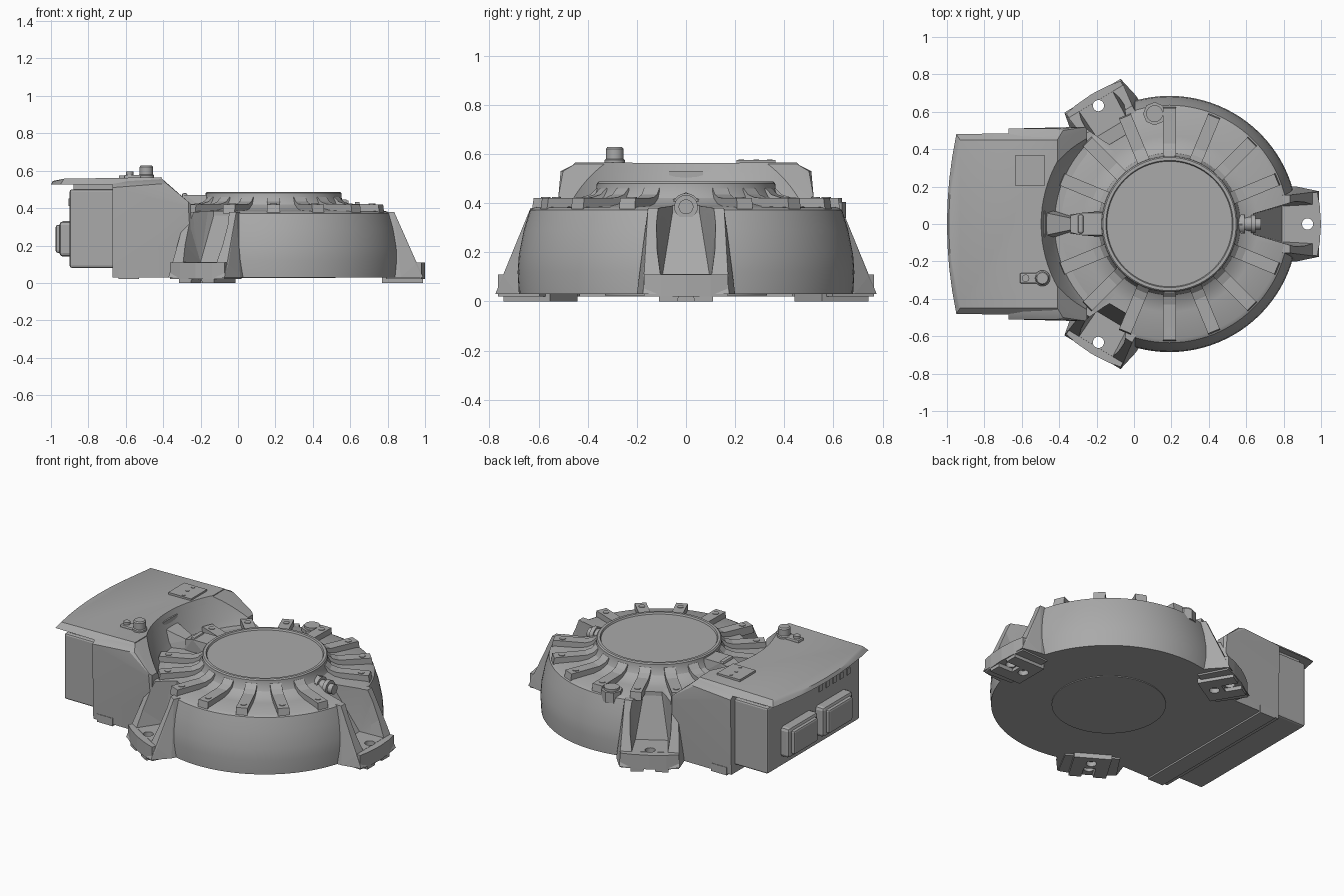
import bpy, bmesh, math
from mathutils import Vector, Matrix

if "Cube" in bpy.data.objects:
    bpy.data.objects.remove(bpy.data.objects["Cube"])

grey = bpy.data.materials.new("cast_metal_grey")
grey.use_nodes = True
COLOUR = (0.4, 0.4, 0.4, 1)
grey.diffuse_color = COLOUR
grey.node_tree.nodes["Principled BSDF"].inputs["Base Color"].default_value = COLOUR

CX = 0.19          # drum axis
AXIS = Matrix.Translation((CX, 0, 0))


def finish(bm, name, matrix=None, smooth=False):
    bmesh.ops.recalc_face_normals(bm, faces=bm.faces)
    if matrix:
        bm.transform(matrix)
    mesh = bpy.data.meshes.new(name)
    bm.to_mesh(mesh)
    bm.free()
    mesh.materials.append(grey)
    ob = bpy.data.objects.new(name, mesh)
    bpy.context.collection.objects.link(ob)
    if smooth:
        soften(ob)
    return ob


def soften(ob):
    bpy.ops.object.select_all(action='DESELECT')
    ob.select_set(True)
    bpy.context.view_layer.objects.active = ob
    bpy.ops.object.shade_smooth_by_angle(angle=math.radians(28))


def hull(name, points, matrix=None):
    bm = bmesh.new()
    for p in points:
        bm.verts.new(p)
    bmesh.ops.convex_hull(bm, input=bm.verts)
    bmesh.ops.delete(bm, geom=[v for v in bm.verts if not v.link_faces], context='VERTS')
    bmesh.ops.dissolve_limit(bm, angle_limit=0.01, verts=bm.verts, edges=bm.edges)
    return finish(bm, name, matrix)


def sides(points):
    """Mirror points across the y = 0 plane."""
    return [(x, s * y, z) for x, y, z in points for s in (1, -1)]


def box(name, x0, x1, y0, y1, z0, z1, matrix=None, bevel=0):
    ob = hull(name, [(x, y, z) for x in (x0, x1) for y in (y0, y1) for z in (z0, z1)], matrix)
    if bevel:
        mod = ob.modifiers.new("Bevel", 'BEVEL')
        mod.width, mod.segments = bevel, 2
        bake(ob)
    return ob


def lathe(name, profile, matrix=None, steps=96):
    """Spin (radius, height) points about z; both ends lie on the axis."""
    bm = bmesh.new()
    verts = [bm.verts.new((r, 0, z)) for r, z in profile]
    edges = [bm.edges.new(pair) for pair in zip(verts, verts[1:])]
    bmesh.ops.spin(bm, geom=verts + edges, cent=(0, 0, 0), axis=(0, 0, 1),
                   angle=math.tau, steps=steps, use_duplicate=False)
    bmesh.ops.remove_doubles(bm, verts=bm.verts, dist=1e-4)
    return finish(bm, name, matrix, True)


def cylinder(name, r, z0, z1, matrix=None, steps=24):
    return lathe(name, [(0, z0), (r, z0), (r, z1), (0, z1)], matrix, steps)


def bake(ob):
    graph = bpy.context.evaluated_depsgraph_get()
    mesh = bpy.data.meshes.new_from_object(ob.evaluated_get(graph))
    ob.modifiers.clear()
    ob.data = mesh


def cut(ob, cutters):
    for c in cutters:
        c.hide_render = True
        mod = ob.modifiers.new("Cut", 'BOOLEAN')
        mod.operation, mod.solver, mod.object = 'DIFFERENCE', 'EXACT', c
        bake(ob)


def spin_at(degrees):
    return AXIS @ Matrix.Rotation(math.radians(degrees), 4, 'Z')


# Drum with raised centre hub
drum = lathe("drum_body", [
    (0, .477), (.335, .477), (.34, .487), (.356, .487), (.363, .48), (.365, .45),
    (.38, .42), (.42, .397), (.47, .387), (.615, .383), (.635, .372), (.66, .29),
    (.68, .19), (.685, .12), (.68, .03), (0, .03)], AXIS)
cylinder("bottom_disc", .33, .025, .035, AXIS, 64)

# Housing block, rear bay and overhanging cover
housing = hull("motor_housing", sides([
    (-.67, .50, .03), (-.67, .51, .51), (-.67, .45, .55), (-.41, .45, .56), (-.38, .5, .53),
    (-.25, .52, .42), (-.25, .5, .03), (-.41, .51, .53)]))
arc = [(-1 + .05 * (t / 4) ** 2, .48 * t / 4) for t in range(5)]
cover = hull("top_cover", sides(
    [(x, y, .525) for x, y in arc] + [(x + .01, y * .94, .545) for x, y in arc]
    + [(-.93, .45, .557), (-.41, .45, .565), (-.41, .49, .525)]))
rear = box("rear_bay", -.9, -.6, -.465, .465, .08, .5, bevel=.012)
box("cover_neck", -.88, -.6, -.44, .44, .49, .53)
box("bottom_pad", -.64, -.53, -.505, .505, .02, .07)

# Feet with gusset cheeks, and the pockets cut between the cheeks
pockets, feet = [], []
for angle, inner, label in ((0, .45, "left"), (121, .53, "back"), (-121, .53, "front")):
    m = spin_at(angle)
    gusset = hull(label + "_foot_gusset", sides([
        (.5, .15, .38), (.645, .155, .38), (.76, .175, .1), (.8, .175, .03),
        (.5, .2, .03), (.68, .2, .03)]), m)
    base = hull(label + "_foot_plate", sides([
        (u, v, z) for u, v in ((.6, .16), (.79, .17), (.803, .1), (.81, 0)) for z in (.02, .11)]), m)
    pad = box(label + "_foot_pad", .58, .8, -.11, .11, 0, .03, m)
    pocket = hull(label + "_pocket", sides([
        (inner, .055, .6), (inner, .055, .36), (.6, .095, .111), (.95, .115, .111),
        (.7, .13, .39), (.95, .16, .39), (.95, .16, .6), (.7, .13, .6)]), m)
    holes = [cylinder("bolt_hole", .03, -.1, .2, m @ Matrix.Translation((u, 0, 0)))
             for u in (.645, .738)]
    notch = cylinder("pad_notch", .035, .7, .9, m @ Matrix.Rotation(math.pi / 2, 4, 'Y'))
    cut(gusset, [pocket] + holes)
    cut(base, holes)
    cut(pad, holes + [notch])
    cut(drum, [pocket])
    pockets.append(pocket)
    feet += holes + [notch]

# Hollow in the housing that clears the drum top
hollow = lathe("hub_hollow", [(0, .384), (.615, .384), (.635, .42), (.7, .6), (0, .6)], AXIS)
cut(housing, [hollow] + pockets[1:])
cut(cover, [hollow])
for ob in (drum, housing, cover):
    soften(ob)
for helper in pockets + feet + [hollow]:
    bpy.data.objects.remove(helper)

# Radial ribs with bolt heads, leaving gaps on the x axis
for k in range(16):
    if k % 8:
        m = spin_at(k * 22.5)
        bm = bmesh.new()
        profile = [(.34, .37), (.34, .465), (.365, .46), (.39, .435), (.43, .422),
                   (.62, .42), (.627, .37)]
        face = bm.faces.new([bm.verts.new((r, -.034, z)) for r, z in profile])
        side = bmesh.ops.extrude_face_region(bm, geom=[face])["geom"]
        bmesh.ops.translate(bm, vec=(0, .068, 0),
                            verts=[g for g in side if isinstance(g, bmesh.types.BMVert)])
        finish(bm, "radial_rib", m)
        cylinder("rib_bolt", .019, .41, .424, m @ Matrix.Translation((.57, 0, 0)), 16)

# Filler plug near the rim
plug = Matrix.Translation((.11, .59, 0))
cylinder("filler_plug", .062, .34, .405, plug, 8)
cylinder("filler_cap", .045, .4, .42, plug)

# Outlet fitting on the left side of the hub
fitting = Matrix.Translation((0, 0, .385)) @ Matrix.Rotation(math.pi / 2, 4, 'Y')
lathe("outlet_fitting", [(0, .5), (.055, .5), (.055, .59), (.038, .59), (.038, .625),
                         (.048, .625), (.048, .65), (.03, .65), (.03, .68), (0, .68)], fitting)
cylinder("outlet_nut", .06, .55, .58, fitting, 6)

# Bridge linking housing and hub
hull("bridge_web", sides([(-.52, .1, .38), (-.52, .07, .5), (-.46, .035, .48), (-.33, .03, .44),
                          (-.33, .04, .38), (-.46, .05, .38)]))
hull("bridge_lug", sides([(-.34, .05, .38), (-.34, .045, .45), (-.28, .06, .47),
                          (-.16, .06, .47), (-.16, .07, .38)]))
box("bridge_cap", -.3, -.27, -.05, .05, .42, .48, bevel=.01)
box("wall_bracket", -.56, -.475, -.07, .07, .49, .53)

# Rear sockets and small vents
for y in (.18, -.17):
    box("rear_socket", -.955, -.88, y - .15, y + .15, .14, .33, bevel=.02)
    box("socket_mouth", -.975, -.94, y - .12, y + .12, .16, .31, bevel=.012)
for k in range(5):
    box("rear_vent", -.906, -.89, -.36 + k * .07, -.33 + k * .07, .41, .45)

# Cover plate with screws, breather post and its block
box("cover_plate", -.635, -.475, .205, .365, .55, .575)
for x, y in ((-.555, .34), (-.555, .285), (-.54, .225)):
    cylinder("plate_screw", .011, .57, .578, Matrix.Translation((x, y, 0)), 12)
post = Matrix.Translation((-.49, -.29, 0))
lathe("breather_post", [(0, .55), (.042, .55), (.042, .575), (.036, .58), (.036, .62),
                        (.03, .628), (0, .628)], post, 24)
box("breather_block", -.61, -.5, -.318, -.262, .55, .578, bevel=.008)
cylinder("breather_screw", .02, .57, .595, Matrix.Translation((-.58, -.29, 0)), 16)
